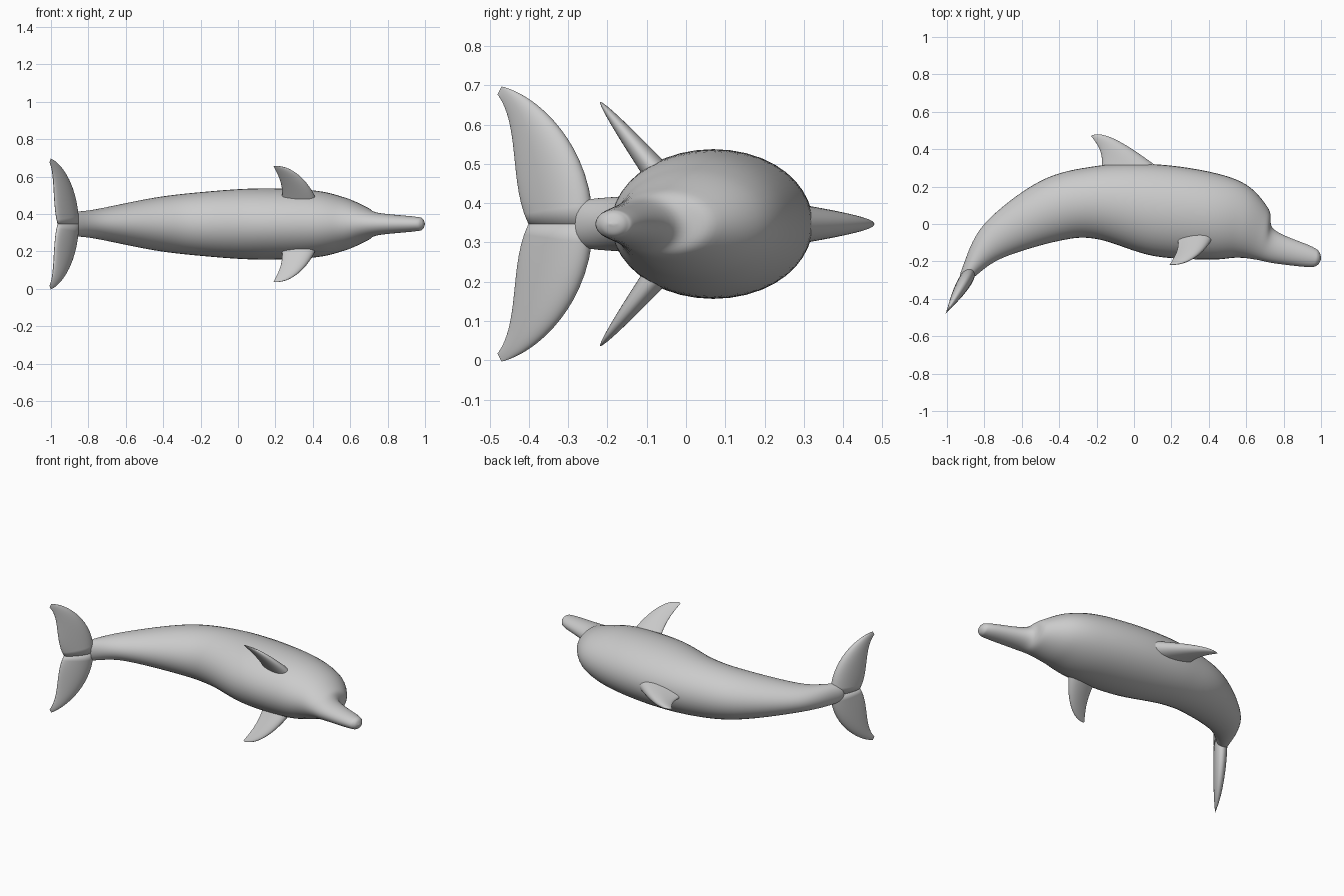
import bpy
import bmesh
import math
from mathutils import Vector

MIDDLE = 0.347       # height of the symmetry plane
AROUND = 40          # points around each oval ring
STEPS = 8            # smooth steps between body stations
FIN_RINGS = 24

default_cube = bpy.data.objects.get("Cube")
if default_cube:
    bpy.data.objects.remove(default_cube, do_unlink=True)

grey = bpy.data.materials.new("plain_grey")
grey.use_nodes = True
grey.diffuse_color = (0.6, 0.6, 0.6, 1)
shader = grey.node_tree.nodes["Principled BSDF"]
shader.inputs["Base Color"].default_value = grey.diffuse_color


def skin(name, rings, side=1, taper=0.0):
    """Skin oval rings, each given by two edge points and a half-thickness vector."""
    bm = bmesh.new()
    loops = []
    for start, end, across in rings:
        centre, half = (start + end) / 2, (start - end) / 2
        loop = []
        for k in range(AROUND):
            angle = math.tau * k / AROUND
            c, s = math.cos(angle), math.sin(angle)
            point = centre + half * c + across * s * (1 + taper * c)
            loop.append(bm.verts.new((point.x, point.y, MIDDLE + side * point.z)))
        loops.append(loop)
    for near, far in zip(loops, loops[1:]):
        for k in range(AROUND):
            bm.faces.new((near[k - 1], near[k], far[k], far[k - 1]))
    bm.faces.new(loops[0])
    bm.faces.new(loops[-1])
    bmesh.ops.recalc_face_normals(bm, faces=bm.faces)
    mesh = bpy.data.meshes.new(name)
    bm.to_mesh(mesh)
    bm.free()
    mesh.materials.append(grey)
    mesh.shade_smooth()
    bpy.context.collection.objects.link(bpy.data.objects.new(name, mesh))


def spline(before, start, end, after, t):
    """Smooth value between start and end, guided by both neighbours."""
    leave, arrive = (end - before) / 2, (after - start) / 2
    ease = t * t * (3 - 2 * t)
    return (start + (end - start) * ease
            + leave * t * (1 - t) ** 2 - arrive * (1 - t) * t ** 2)


def body_rings(stations):
    """Blend the stations into many closely spaced rings."""
    padded = [stations[0], *stations, stations[-1]]
    for group in zip(padded, padded[1:], padded[2:], padded[3:]):
        for step in range(STEPS):
            back_x, back_y, belly_x, belly_y, width = [
                spline(*values, step / STEPS) for values in zip(*group)]
            yield (Vector((back_x, back_y, 0)), Vector((belly_x, belly_y, 0)),
                   Vector((0, 0, width)))


def bezier(points, t):
    """Point on the curve, by repeated blending of its control points."""
    points = [Vector(p) for p in points]
    while len(points) > 1:
        points = [a.lerp(b, t) for a, b in zip(points, points[1:])]
    return points[0]


def fin(name, leading, trailing, place, thickness, fullness=1, side=1):
    """Thin blade between two edge curves, laid on the plane given by place()."""
    origin = place(0, 0)
    normal = (place(1, 0) - origin).cross(place(0, 1) - origin).normalized()
    rings = []
    for k in range(FIN_RINGS):
        t = k / FIN_RINGS
        t = t * (2 - t)          # rings crowd together at the tip
        rings.append((place(*bezier(leading, t)), place(*bezier(trailing, t)),
                      normal * thickness * (1 - t ** fullness)))
    skin(name, rings, side, taper=0.3)


# Body from tail to snout: back x, back y, belly x, belly y, half width
body = [
    (-.93, -.32, -.9, -.34, .02),
    (-.92, -.24, -.85, -.28, .06),
    (-.8, 0, -.7, -.18, .08),
    (-.5, .23, -.4, -.09, .14),
    (-.2, .31, -.2, -.08, .17),
    (.1, .32, .1, -.17, .19),
    (.4, .28, .4, -.19, .18),
    (.6, .21, .55, -.18, .14),
    (.72, .08, .65, -.19, .09),
    (.75, -.03, .75, -.21, .06),
    (.95, -.12, .93, -.23, .04),
    (.99, -.15, .98, -.22, .03),
    (1, -.18, 1, -.19, 0),
]
skin("body", body_rings(body))

# Dorsal fin, upright in the symmetry plane
fin("dorsal_fin",
    leading=[(.2, .25), (.05, .36), (-.15, .52), (-.23, .47)],
    trailing=[(-.18, .25), (-.16, .35), (-.17, .4), (-.23, .47)],
    place=lambda along, out: Vector((along, out, 0)),
    thickness=.055)

# Paired flippers and tail flukes, mirrored across the symmetry plane
for label, side in (("upper", 1), ("lower", -1)):
    fin(label + "_flipper",
        leading=[(.43, .1), (.4, .2), (.3, .32), (.19, .31)],
        trailing=[(.23, .1), (.25, .2), (.22, .25), (.19, .31)],
        place=lambda along, out: Vector((along, .03 - .8 * out, out)),
        thickness=.036, side=side)
    fin(label + "_fluke",
        leading=[(-.24, 0), (-.24, .2), (-.38, .33), (-.47, .35)],
        trailing=[(-.4, 0), (-.45, .1), (-.42, .25), (-.48, .33)],
        place=lambda along, out: Vector((.6 * along - .72, along, out)),
        thickness=.036, fullness=2, side=side)
